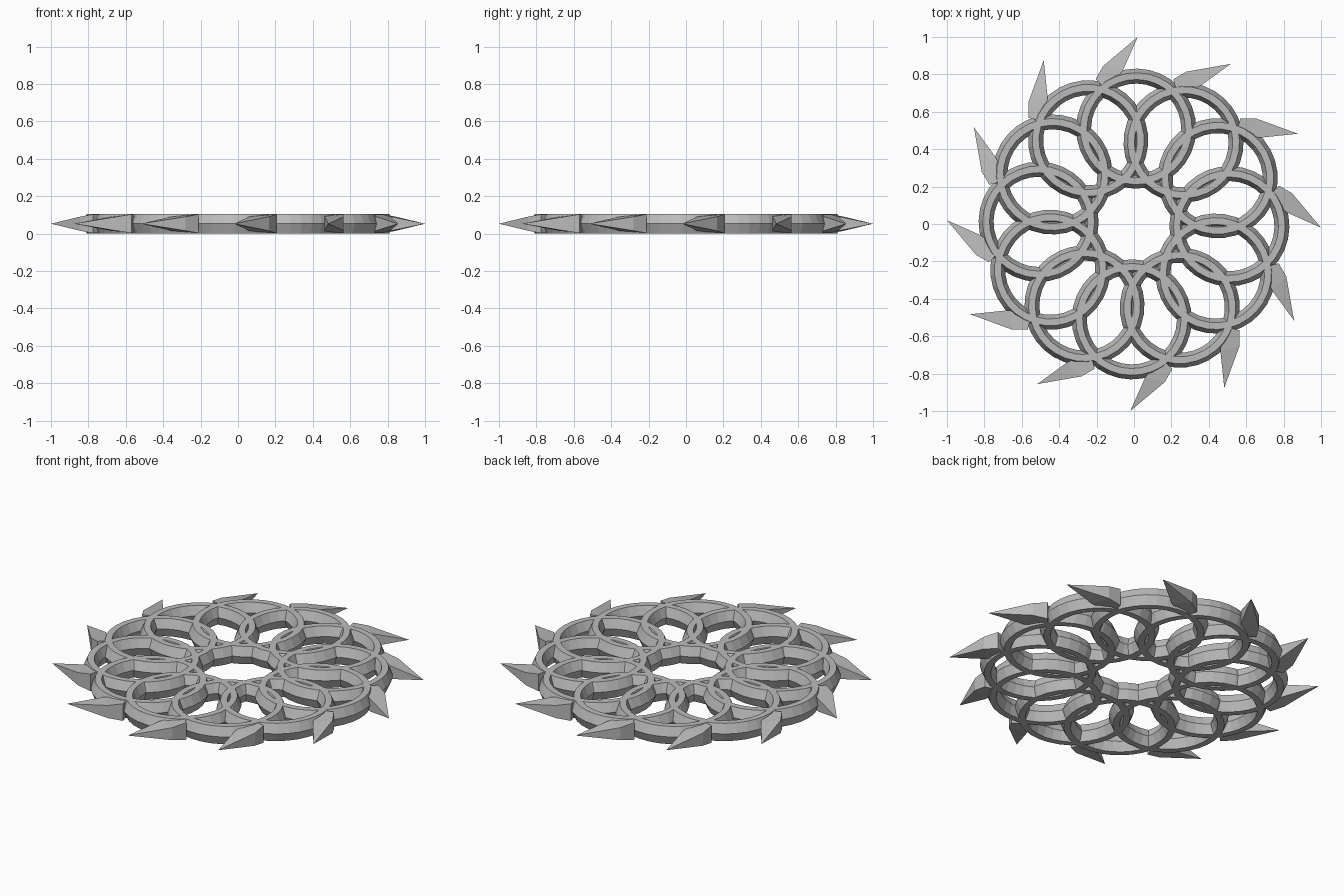
import bpy, bmesh, math
from mathutils import Matrix

if "Cube" in bpy.data.objects:
    bpy.data.objects.remove(bpy.data.objects["Cube"])

N = 12          # rings and spikes around the rosette
H = 0.105       # total thickness
C, R = 0.51, 0.281   # ring centre distance and ring radius
TURN = math.radians(-1.3)

grey = bpy.data.materials.new("steel grey")
grey.diffuse_color = (0.5, 0.5, 0.5, 1)
grey.use_nodes = True
grey.node_tree.nodes["Principled BSDF"].inputs["Base Color"].default_value = grey.diffuse_color


def make_object(name, bm):
    bmesh.ops.recalc_face_normals(bm, faces=bm.faces)
    me = bpy.data.meshes.new(name)
    bm.to_mesh(me)
    bm.free()
    me.materials.append(grey)
    ob = bpy.data.objects.new(name, me)
    bpy.context.collection.objects.link(ob)
    return ob


def repeat(ob):
    # copies around the z axis
    for i in range(1, N):
        c = ob.copy()
        c.matrix_world = Matrix.Rotation(i * math.tau / N, 4, 'Z') @ ob.matrix_world
        bpy.context.collection.objects.link(c)


# ring with a hexagonal section, pointed at mid height
section = [(0.04, H / 2), (0.018, H), (-0.018, H),
           (-0.04, H / 2), (-0.018, 0), (0.018, 0)]
SEG = 32
bm = bmesh.new()
loops = []
for i in range(SEG):
    a = i * math.tau / SEG
    loops.append([bm.verts.new(((R + d) * math.cos(a), (R + d) * math.sin(a), z))
                  for d, z in section])
for i in range(SEG):
    p, q = loops[i], loops[(i + 1) % SEG]
    for j in range(6):
        k = (j + 1) % 6
        bm.faces.new((p[j], p[k], q[k], q[j]))
ring = make_object("ring", bm)
ring.matrix_world = (Matrix.Rotation(math.pi / 2 + TURN, 4, 'Z')
                     @ Matrix.Translation((C, 0, 0)))

# swept spike: wedge tapering from full thickness to a point at mid height
bm = bmesh.new()
rows = []
for (l, r, h) in [((-0.205, 0.775), (-0.14, 0.71), H - 0.004),
                  ((-0.165, 0.845), (-0.06, 0.82), 0.075)]:
    rows.append([bm.verts.new((x, y, H / 2 + s * h / 2))
                 for (x, y), s in ((l, 1), (r, 1), (r, -1), (l, -1))])
tip = bm.verts.new((0.02, 1.0, H / 2))
bm.faces.new(rows[0])
for j in range(4):
    k = (j + 1) % 4
    bm.faces.new((rows[0][j], rows[0][k], rows[1][k], rows[1][j]))
    bm.faces.new((rows[1][j], rows[1][k], tip))
spike = make_object("spike", bm)

bpy.context.view_layer.update()
repeat(ring)
repeat(spike)
